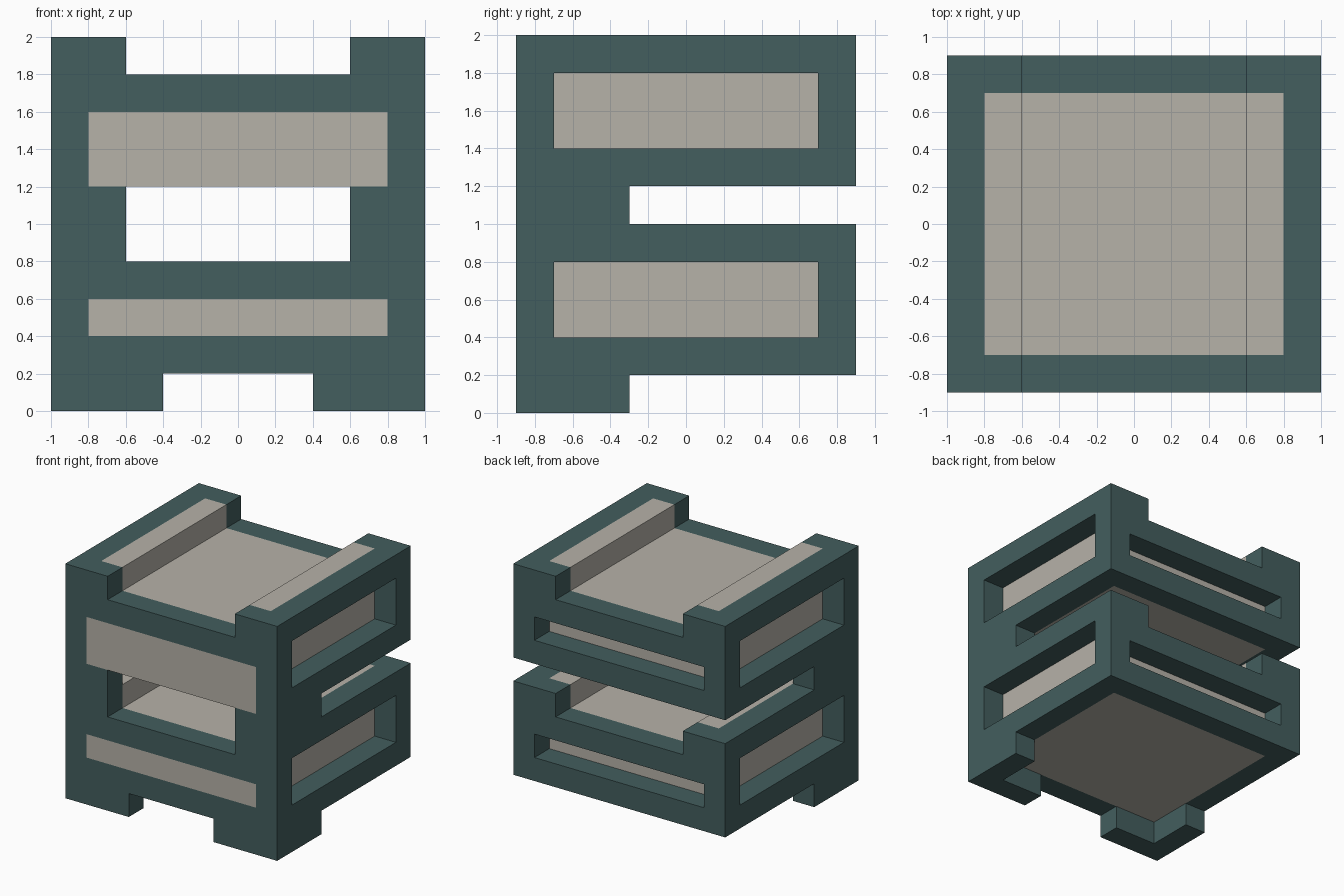
import bpy
import bmesh
from mathutils import Vector

if "Cube" in bpy.data.objects:
    bpy.data.objects.remove(bpy.data.objects["Cube"])


def material(name, rgb):
    m = bpy.data.materials.new(name)
    m.diffuse_color = (*rgb, 1.0)
    m.use_nodes = True
    m.node_tree.nodes["Principled BSDF"].inputs["Base Color"].default_value = m.diffuse_color
    return m


TEAL = material("dark teal", (0.056, 0.112, 0.112))
GREY = material("warm grey", (0.47, 0.445, 0.395))


def box(name, x, y, z, mat=None):
    """Box from (min, max) ranges on each axis."""
    bm = bmesh.new()
    bmesh.ops.create_cube(bm, size=1.0)
    for v in bm.verts:
        v.co = Vector([r[0] if c < 0 else r[1] for c, r in zip(v.co, (x, y, z))])
    mesh = bpy.data.meshes.new(name)
    bm.to_mesh(mesh)
    bm.free()
    ob = bpy.data.objects.new(name, mesh)
    bpy.context.collection.objects.link(ob)
    if mat:
        mesh.materials.append(mat)
    return ob


def cut(ob, x, y, z):
    """Subtract a box from an object and bake the result."""
    cutter = box("cutter", x, y, z)
    mod = ob.modifiers.new("cut", 'BOOLEAN')
    mod.operation = 'DIFFERENCE'
    mod.solver = 'EXACT'
    mod.object = cutter
    bpy.context.view_layer.update()
    graph = bpy.context.evaluated_depsgraph_get()
    baked = bpy.data.meshes.new_from_object(ob.evaluated_get(graph))
    ob.modifiers.clear()
    ob.data = baked
    bpy.data.objects.remove(cutter)
    # keep exactly one colour on the part
    mat = TEAL if "core" not in ob.name else GREY
    ob.data.materials.clear()
    ob.data.materials.append(mat)
    for p in ob.data.polygons:
        p.material_index = 0


def tray(label, z0, front_z):
    """Open frame around a solid core, with a channel along the top."""
    z1 = z0 + 0.8
    frame = box(label + "_frame", (-1, 1), (-0.9, 0.9), (z0, z1), TEAL)
    cut(frame, (-0.8, 0.8), (-0.7, 0.7), (z0 - 0.5, z1 + 0.5))         # middle
    cut(frame, (-0.6, 0.6), (-2, 2), (z1 - 0.2, z1 + 0.5))             # channel
    cut(frame, (-2, 2), (-0.7, 0.7), (z0 + 0.2, z0 + 0.6))             # side windows
    cut(frame, (-0.8, 0.8), (0.5, 2), (z0 + 0.2, z0 + 0.4))            # back window
    low = front_z[0] if front_z[0] > z0 else z0 - 0.5
    cut(frame, (-0.8, 0.8), (-2, -0.5), (low, front_z[1]))             # front opening

    core = box(label + "_core", (-0.8, 0.8), (-0.7, 0.7), (z0, z1), GREY)
    cut(core, (-0.6, 0.6), (-2, 2), (z1 - 0.2, z1 + 0.5))              # channel
    box(label + "_front_panel", (-0.8, 0.8), (-0.9, -0.7), front_z, GREY)


def corner_post(name, inner_x, z):
    """L-shaped front corner support, mirrored left to right."""
    post = box(name, (inner_x, 1), (-0.9, -0.3), z, TEAL)
    cut(post, (inner_x - 0.5, 0.8), (-0.7, 0.5), (z[0] - 0.5, z[1] + 0.5))
    post.modifiers.new("mirror", 'MIRROR').use_axis[0] = True


# Two stacked trays
tray("lower", 0.2, (0.4, 0.6))
tray("upper", 1.2, (1.2, 1.6))

# Front feet and the posts joining the trays
corner_post("front_foot", 0.4, (0.0, 0.2))
corner_post("joining_post", 0.6, (1.0, 1.2))
